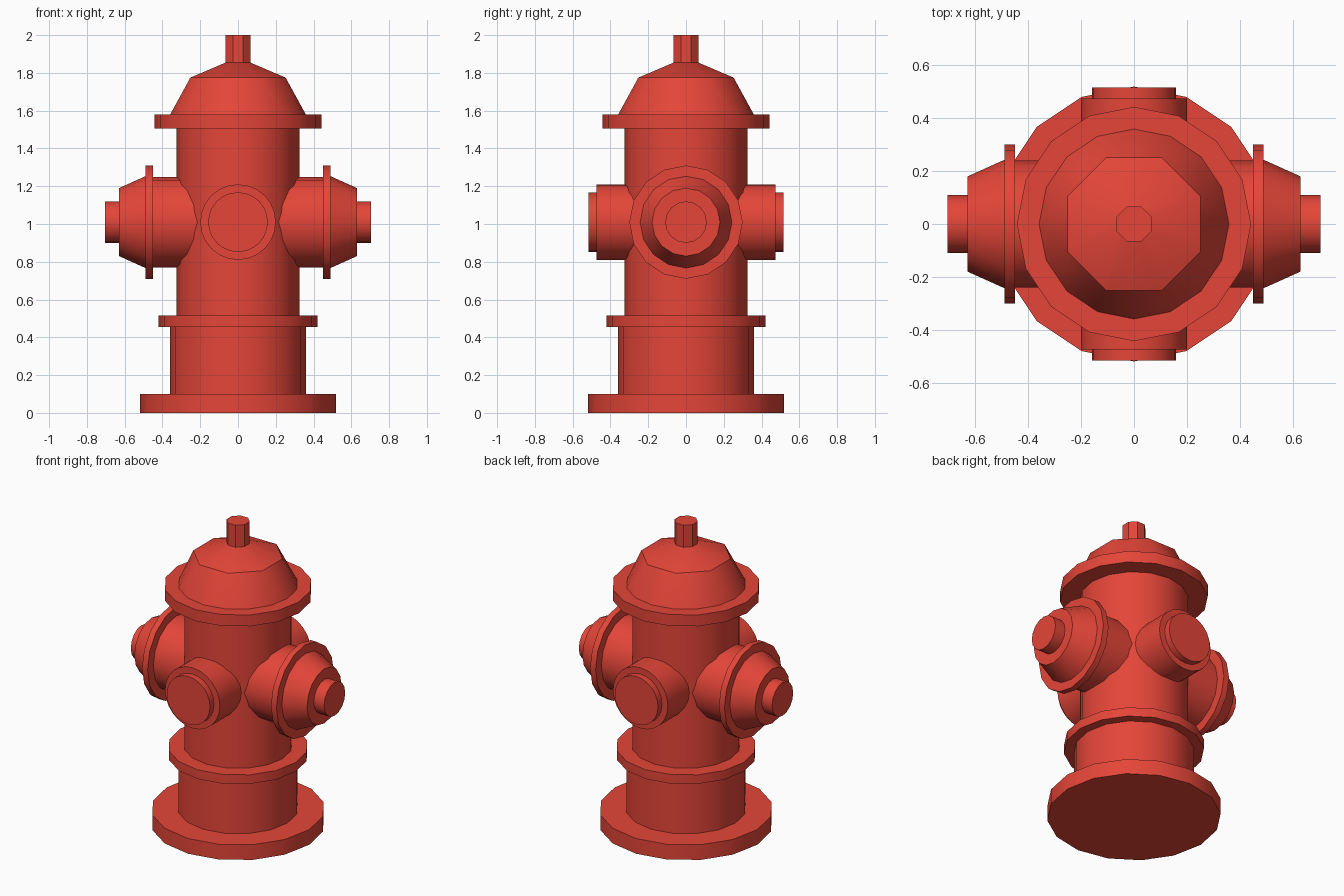
import bpy, bmesh
from math import sin, cos, pi, radians

if "Cube" in bpy.data.objects:
    bpy.data.objects.remove(bpy.data.objects["Cube"])

red = bpy.data.materials.new("red_paint")
red.diffuse_color = (0.78, 0.06, 0.04, 1)
red.use_nodes = True
red.node_tree.nodes["Principled BSDF"].inputs["Base Color"].default_value = red.diffuse_color


def ring(bm, r, z, n, turn=0.0):
    return [bm.verts.new((r * cos(turn + 2 * pi * i / n), r * sin(turn + 2 * pi * i / n), z))
            for i in range(n)]


def finish(name, bm, loc=(0, 0, 0), rot=(0, 0, 0)):
    bmesh.ops.recalc_face_normals(bm, faces=bm.faces)
    me = bpy.data.meshes.new(name)
    bm.to_mesh(me)
    bm.free()
    ob = bpy.data.objects.new(name, me)
    bpy.context.collection.objects.link(ob)
    ob.location, ob.rotation_euler = loc, rot
    me.materials.append(red)
    bpy.ops.object.select_all(action='DESELECT')
    ob.select_set(True)
    bpy.context.view_layer.objects.active = ob
    bpy.ops.object.shade_smooth_by_angle(angle=radians(30))
    return ob


def lathe(name, profile, n=16, turn=0.0, loc=(0, 0, 0), rot=(0, 0, 0)):
    """Closed turned solid from (radius, height) points."""
    bm = bmesh.new()
    rings = [ring(bm, r, z, n, turn) for r, z in profile]
    for a, b in zip(rings, rings[1:]):
        for i in range(n):
            j = (i + 1) % n
            bm.faces.new((a[i], a[j], b[j], b[i]))
    bm.faces.new(rings[0])
    bm.faces.new(rings[-1])
    return finish(name, bm, loc, rot)


# Barrel with base plate, middle ring and top flange
lathe("barrel", [(0.52, 0), (0.52, 0.1), (0.36, 0.1), (0.36, 0.455), (0.42, 0.455),
                 (0.42, 0.515), (0.325, 0.515), (0.325, 1.505), (0.443, 1.505),
                 (0.443, 1.58), (0.34, 1.58)])

# Bonnet: 16-sided foot blending into an octagonal crown
bm = bmesh.new()
ring(bm, 0.36, 1.578, 16)
ring(bm, 0.273, 1.775, 8, pi / 8)
ring(bm, 0.07, 1.855, 8, pi / 8)
bmesh.ops.convex_hull(bm, input=bm.verts)
finish("bonnet", bm)

# Operating nut
lathe("top_nut", [(0.071, 1.84), (0.071, 2.0)], n=8, turn=pi / 8)

# Outlets around the barrel
side = [(0.24, 0.19), (0.24, 0.45), (0.30, 0.45), (0.30, 0.49), (0.243, 0.49),
        (0.18, 0.63), (0.11, 0.63), (0.11, 0.705)]
front = [(0.2, 0.22), (0.2, 0.475), (0.158, 0.475), (0.158, 0.517)]
for name, prof, n, k in (("right_outlet", side, 16, 0), ("back_outlet", front, 24, 1),
                         ("left_outlet", side, 16, 2), ("front_outlet", front, 24, 3)):
    lathe(name, prof, n=n, loc=(0, 0, 1.01), rot=(0, pi / 2, k * pi / 2))
